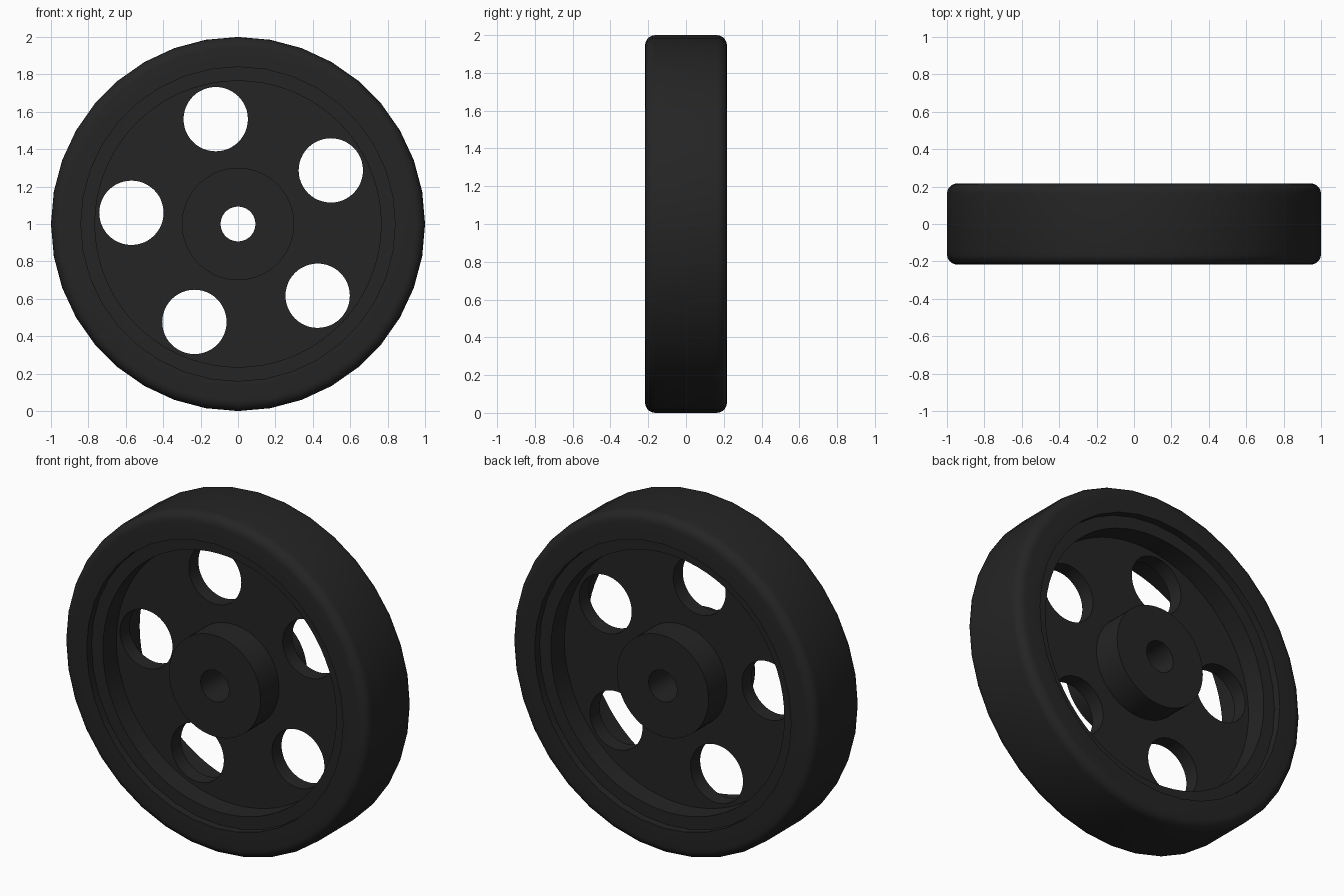
import bpy, bmesh
from math import sin, cos, pi, radians
from mathutils import Matrix

if "Cube" in bpy.data.objects:
    bpy.data.objects.remove(bpy.data.objects["Cube"])

HALF = 0.217      # half width of tyre and hub
WEB = 0.045       # half thickness of the disc
CENTRE = (0, 0, 1)

mat = bpy.data.materials.new("dark_rubber")
mat.diffuse_color = (0.018, 0.018, 0.018, 1)
mat.use_nodes = True
mat.node_tree.nodes["Principled BSDF"].inputs["Base Color"].default_value = mat.diffuse_color


def finish(obj):
    obj.data.materials.clear()
    obj.data.materials.append(mat)
    bpy.ops.object.select_all(action='DESELECT')
    obj.select_set(True)
    bpy.context.view_layer.objects.active = obj
    bpy.ops.object.shade_smooth_by_angle(angle=radians(32))


def lathe(name, profile, sides):
    """Spin an (radius, y) profile around the y axle."""
    bm = bmesh.new()
    rings = [[bm.verts.new((r * cos(2 * pi * i / sides), y, r * sin(2 * pi * i / sides)))
              for i in range(sides)] for r, y in profile]
    for a, b in zip(rings, rings[1:]):
        for i in range(sides):
            j = (i + 1) % sides
            bm.faces.new((a[i], a[j], b[j], b[i]))
    bmesh.ops.recalc_face_normals(bm, faces=bm.faces)
    mesh = bpy.data.meshes.new(name)
    bm.to_mesh(mesh)
    bm.free()
    obj = bpy.data.objects.new(name, mesh)
    obj.location = CENTRE
    bpy.context.collection.objects.link(obj)
    finish(obj)


def mirrored(half):
    return half + [(r, -y) for r, y in reversed(half)]


# Tyre with rounded shoulders
B = 0.055
shoulder = [(1 - B + B * sin(t), -HALF + B - B * cos(t))
            for t in (pi / 2 * k / 5 for k in range(6))]
lathe("tyre", mirrored([(0.84, -0.17), (0.84, -HALF)] + shoulder), 36)

# Stepped rim inside the tyre
lathe("rim", mirrored([(0.765, -WEB), (0.765, -0.172), (0.842, -0.172)])[:3], 72)
lathe("rim_back", [(0.765, WEB), (0.765, 0.172), (0.842, 0.172)], 72)

# Hub with axle bore
lathe("hub", mirrored([(0.3, -WEB), (0.3, -HALF), (0.093, -HALF)]), 72)

# Web disc with five round holes, as a filled outline
curve = bpy.data.curves.new("web_disc", 'CURVE')
curve.dimensions = '2D'
curve.fill_mode = 'BOTH'
curve.extrude = WEB


def circle(cx, cy, r, sides):
    s = curve.splines.new('POLY')
    s.points.add(sides - 1)
    for i, p in enumerate(s.points):
        a = 2 * pi * i / sides
        p.co = (cx + r * cos(a), cy + r * sin(a), 0, 1)
    s.use_cyclic_u = True


circle(0, 0, 0.765, 72)
circle(0, 0, 0.3, 72)
for k in range(5):
    a = radians(30 + 72 * k)
    circle(0.573 * cos(a), 0.573 * sin(a), 0.172, 48)
temp = bpy.data.objects.new("web_outline", curve)
bpy.context.collection.objects.link(temp)
bpy.context.view_layer.update()
mesh = bpy.data.meshes.new_from_object(temp.evaluated_get(bpy.context.evaluated_depsgraph_get()))
bpy.data.objects.remove(temp)

bm = bmesh.new()
bm.from_mesh(mesh)
bmesh.ops.remove_doubles(bm, verts=bm.verts, dist=1e-4)
bmesh.ops.transform(bm, matrix=Matrix.Rotation(pi / 2, 4, 'X'), verts=bm.verts)
bmesh.ops.recalc_face_normals(bm, faces=bm.faces)
bm.to_mesh(mesh)
bm.free()
disc = bpy.data.objects.new("web_disc", mesh)
disc.location = CENTRE
bpy.context.collection.objects.link(disc)
finish(disc)
